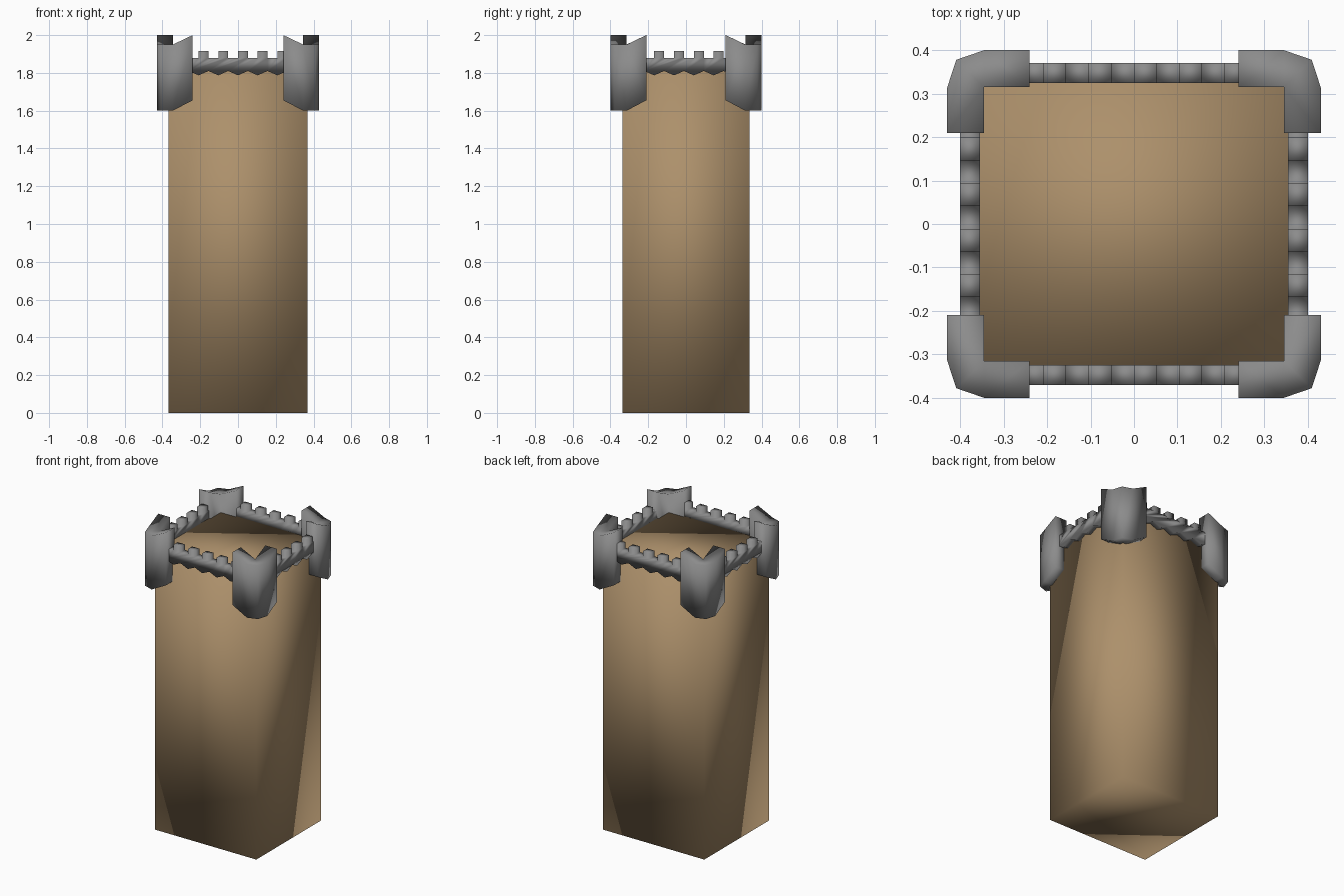
import bpy, bmesh

if "Cube" in bpy.data.objects:
    bpy.data.objects.remove(bpy.data.objects["Cube"])


def material(name, r, g, b):
    mat = bpy.data.materials.new(name)
    mat.diffuse_color = (r, g, b, 1)
    mat.use_nodes = True
    mat.node_tree.nodes["Principled BSDF"].inputs["Base Color"].default_value = mat.diffuse_color
    return mat


tan_stone = material("tan_stone", 0.416, 0.28, 0.147)
grey_stone = material("grey_stone", 0.26, 0.26, 0.26)


def finish(name, bm, mat):
    """Turn a bmesh into a smooth shaded object."""
    bmesh.ops.recalc_face_normals(bm, faces=bm.faces)
    for f in bm.faces:
        f.smooth = True
    me = bpy.data.meshes.new(name)
    bm.to_mesh(me)
    bm.free()
    me.materials.append(mat)
    ob = bpy.data.objects.new(name, me)
    bpy.context.collection.objects.link(ob)
    return ob


def mirror(ob, x, y):
    mod = ob.modifiers.new("mirror", 'MIRROR')
    mod.use_axis = (x, y, False)
    mod.use_mirror_merge = False


# Tower body: plain box with soft shading
bm = bmesh.new()
bmesh.ops.create_cube(bm, size=1)
for v in bm.verts:
    v.co.x *= 0.734
    v.co.y *= 0.67
    v.co.z = (v.co.z + 0.5) * 1.83
finish("tower_body", bm, tan_stone)


# Battlement: repeated crenel + merlon, zigzag underside
def battlement(name, start, units, step, inner, outer, along_x):
    lo, tip, walk, top = 1.81, 1.787, 1.88, 1.917
    upper, lower = [], []
    for i in range(units):
        a = start + i * step
        m, b = a + step / 2, a + step
        upper += [(a, walk), (m, walk), (m, top), (b, top)]
        lower += [(a, lo), (m, tip)]
    lower.append((start + units * step, lo))
    outline = upper + lower[::-1]
    bm = bmesh.new()
    rings = []
    for d in (inner, outer):
        rings.append([bm.verts.new((s, d, z) if along_x else (d, s, z))
                      for s, z in outline])
        bm.faces.new(rings[-1])
    n = len(outline)
    for i in range(n):
        j = (i + 1) % n
        bm.faces.new((rings[0][i], rings[0][j], rings[1][j], rings[1][i]))
    mirror(finish(name, bm, grey_stone), not along_x, along_x)


battlement("front_back_battlement", -0.365, 7, 0.73 / 7, -0.325, -0.37, True)
battlement("side_battlement", -0.326, 6, 0.105, 0.355, 0.40, False)

# Corner turret: L-shaped plan with raised arm ends, mirrored to four corners
# plan points: x, y, bottom z, top z
plan = [(0.43, 0.21, 1.655, 2.0), (0.43, 0.314, 1.6, 1.95),
        (0.409, 0.378, 1.6, 1.95), (0.345, 0.40, 1.6, 1.95),
        (0.24, 0.40, 1.655, 2.0), (0.24, 0.315, 1.655, 2.0),
        (0.345, 0.315, 1.6, 1.95), (0.345, 0.21, 1.655, 2.0)]
caps = [(0, 1, 6, 7), (1, 2, 6), (2, 3, 6), (3, 4, 5, 6)]
bm = bmesh.new()
low = [bm.verts.new((x, y, z)) for x, y, z, _ in plan]
high = [bm.verts.new((x, y, z)) for x, y, _, z in plan]
for cap in caps:
    bm.faces.new([low[i] for i in cap])
    bm.faces.new([high[i] for i in cap])
for i in range(8):
    j = (i + 1) % 8
    bm.faces.new((low[i], low[j], high[j], high[i]))
mirror(finish("corner_turret", bm, grey_stone), True, True)
